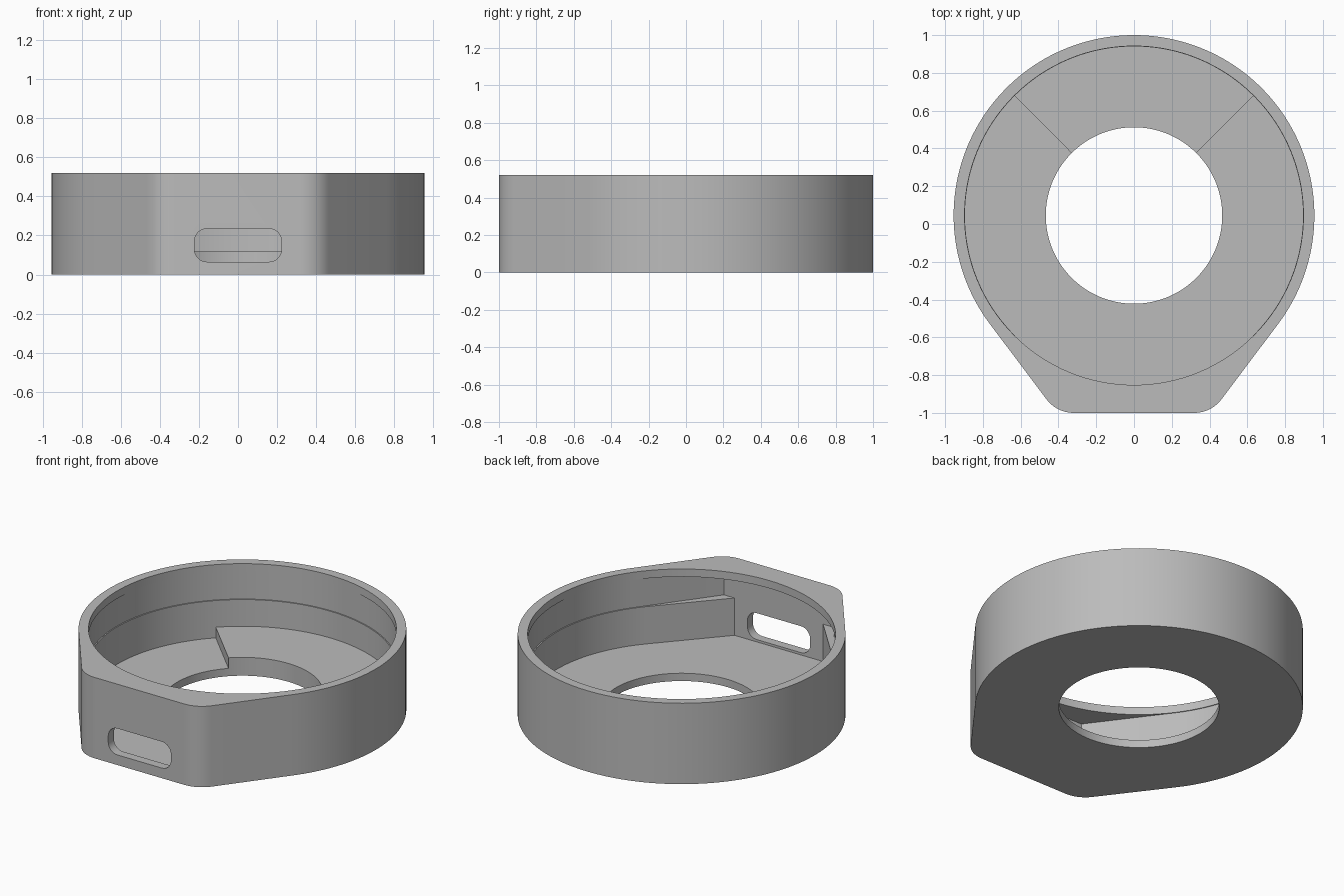
import bpy, bmesh, math
from mathutils import Vector

if "Cube" in bpy.data.objects:
    bpy.data.objects.remove(bpy.data.objects["Cube"])

CY = 0.045          # centre of the round body in y
HEIGHT = 0.52
SEG = 128

grey = bpy.data.materials.new("plain grey")
grey.diffuse_color = (0.5, 0.5, 0.5, 1)
grey.use_nodes = True
grey.node_tree.nodes["Principled BSDF"].inputs["Base Color"].default_value = grey.diffuse_color


def prism(name, pts, lo, hi, axis='Z'):
    """Extrude a closed outline between lo and hi along Z or Y."""
    def place(p, h):
        return (p[0], p[1], h) if axis == 'Z' else (p[0], h, p[1])
    bm = bmesh.new()
    a = [bm.verts.new(place(p, lo)) for p in pts]
    b = [bm.verts.new(place(p, hi)) for p in pts]
    bm.faces.new(a[::-1])
    bm.faces.new(b)
    n = len(pts)
    for i in range(n):
        j = (i + 1) % n
        bm.faces.new((a[i], a[j], b[j], b[i]))
    bmesh.ops.recalc_face_normals(bm, faces=bm.faces)
    me = bpy.data.meshes.new(name)
    bm.to_mesh(me)
    bm.free()
    ob = bpy.data.objects.new(name, me)
    me.materials.append(grey)
    bpy.context.collection.objects.link(ob)
    return ob


def arc(r, a0, a1, n, cx=0.0, cy=CY):
    return [(cx + r * math.cos(a0 + (a1 - a0) * i / n),
             cy + r * math.sin(a0 + (a1 - a0) * i / n)) for i in range(n + 1)]


def circle(r):
    return arc(r, 0, 2 * math.pi, SEG)[:-1]


def teardrop(r, corner_x, front_y, fillet=0.0):
    """Circle with tangent sides running to a flat front, corners optionally rounded."""
    d = math.hypot(corner_x, front_y - CY)
    t = math.atan2(front_y - CY, corner_x) + math.acos(r / d)   # right tangent angle
    pts = arc(r, t, math.pi - t, SEG)
    if not fillet:
        return pts + [(-corner_x, front_y), (corner_x, front_y)]
    turn = math.pi / 2 + t                       # bend at each front corner
    cx = corner_x - fillet * math.tan(turn / 2)
    cy = front_y + fillet
    left = arc(fillet, math.pi - t, 1.5 * math.pi, 12, -cx, cy)
    right = arc(fillet, -math.pi / 2, t, 12, cx, cy)
    return pts + left + right


def activate(ob):
    bpy.ops.object.select_all(action='DESELECT')
    ob.select_set(True)
    bpy.context.view_layer.objects.active = ob


# Outer body
body = prism("housing", teardrop(0.955, 0.409, -1.0, 0.18), 0, HEIGHT)

# Rounded slot outline in the front wall
slot = []
for sx, sz, a in ((1, 1, 0), (-1, 1, 90), (-1, -1, 180), (1, -1, 270)):
    a = math.radians(a)
    slot += arc(0.065, a, a + math.pi / 2, 8, sx * 0.158, 0.15 + sz * 0.02)

cutters = [
    prism("lower_cavity", teardrop(0.895, 0.315, -0.943), 0.05, 0.4),
    prism("upper_cavity", teardrop(0.902, 0.39, -0.943), 0.29, 0.47),
    prism("top_opening", circle(0.897), 0.4, 0.7),
    prism("floor_hole", circle(0.467), -0.2, 0.2),
    prism("front_slot", slot, -1.2, -0.9, 'Y'),
]
for c in cutters:
    activate(body)
    m = body.modifiers.new(c.name, 'BOOLEAN')
    m.operation = 'DIFFERENCE'
    m.solver = 'EXACT'
    m.object = c
    bpy.ops.object.modifier_apply(modifier=m.name)
    bpy.data.objects.remove(c, do_unlink=True)

# Raised quarter of the floor at the back
q0, q1 = math.pi / 4, 3 * math.pi / 4
step = prism("raised_floor", arc(0.9, q0, q1, 32) + arc(0.467, q1, q0, 32), 0.05, 0.118)

for ob in (body, step):
    activate(ob)
    bpy.ops.object.shade_smooth_by_angle(angle=math.radians(25))
